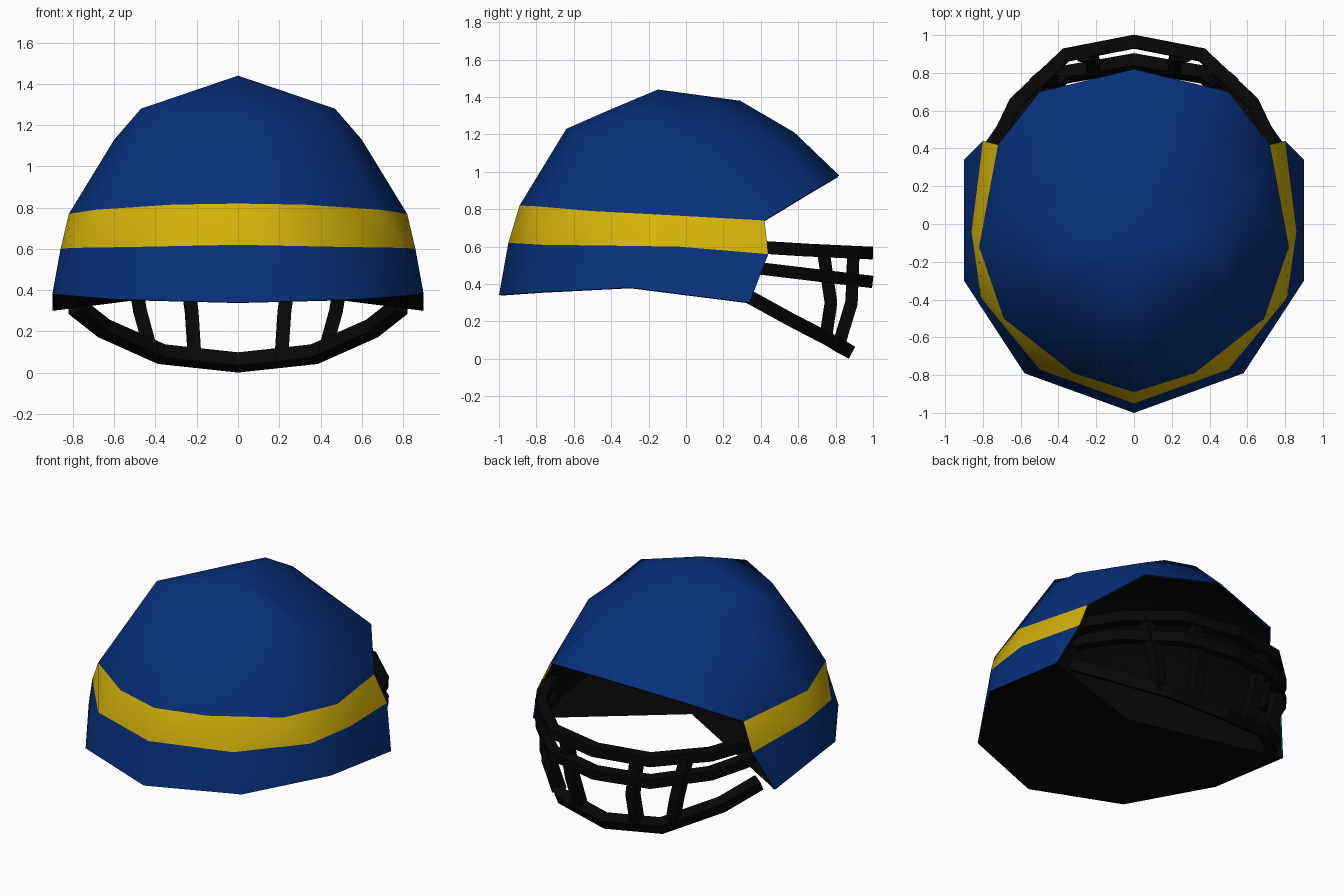
import bpy
import bmesh
from mathutils import Vector

cube = bpy.data.objects.get("Cube")
if cube:
    bpy.data.objects.remove(cube, do_unlink=True)


def make_material(name, rgb):
    mat = bpy.data.materials.new(name)
    mat.use_nodes = True
    color = (*rgb, 1.0)
    mat.diffuse_color = color
    bsdf = next(n for n in mat.node_tree.nodes if n.type == 'BSDF_PRINCIPLED')
    bsdf.inputs["Base Color"].default_value = color
    bsdf.inputs["Roughness"].default_value = 0.7
    return mat


BLUE = make_material("shell blue", (0.002, 0.03, 0.2))
YELLOW = make_material("stripe yellow", (0.67, 0.45, 0.003))
BLACK = make_material("cage black", (0.002, 0.002, 0.002))


def add_object(name, bm, materials):
    mesh = bpy.data.meshes.new(name)
    bm.to_mesh(mesh)
    bm.free()
    for mat in materials:
        mesh.materials.append(mat)
    obj = bpy.data.objects.new(name, mesh)
    bpy.context.collection.objects.link(obj)
    return obj


# Half of the shell: each row runs from the back centre round to the face opening
BOTTOM_EDGE = [(0, -1, .34), (.58, -.79, .355), (.9, -.3, .38), (.9, .02, .34), (.9, .34, .3)]
STRIPE_LOW = [(0, -.95, .62), (.5, -.77, .61), (.81, -.39, .605), (.86, -.04, .6), (.8, .44, .56)]
STRIPE_TOP = [(0, -.89, .82), (.32, -.79, .815), (.69, -.5, .79), (.82, -.12, .77),
              (.72, .42, .74), (.5, .7, .91), (0, .82, .98)]
DOME_LOW = [(0, -.64, 1.23), (.27, -.53, 1.19), (.5, -.38, 1.14), (.6, -.04, 1.13),
            (.605, .17, 1.115), (.34, .48, 1.15), (0, .58, 1.21)]
DOME_HIGH = [(0, -.4, 1.335), (.17, -.36, 1.3), (.36, -.28, 1.278), (.47, -.19, 1.28),
             (.31, -.03, 1.315), (.16, .13, 1.347), (0, .29, 1.38)]
APEX = (0, -.15, 1.44)
FLOOR_HUB = (0, -.06, .415)
ROWS = [BOTTOM_EDGE, STRIPE_LOW, STRIPE_TOP, DOME_LOW, DOME_HIGH]
STRIPE_ROW = 1


def build_half_shell():
    bm = bmesh.new()
    rows = [[bm.verts.new(p) for p in row] for row in ROWS]
    apex = bm.verts.new(APEX)
    for level, (low, high) in enumerate(zip(rows, rows[1:])):
        for i in range(min(len(low), len(high)) - 1):
            face = bm.faces.new((low[i], low[i + 1], high[i + 1], high[i]))
            face.material_index = 1 if level == STRIPE_ROW else 0
    for a, b in zip(rows[-1], rows[-1][1:]):
        bm.faces.new((a, b, apex))
    for face in bm.faces:
        face.smooth = True
    bm.normal_update()
    return bm


def add_mirror(obj):
    mod = obj.modifiers.new("Mirror", 'MIRROR')
    mod.use_axis[0] = True
    mod.merge_threshold = 0.002


# Outer shell with its stripe
add_mirror(add_object("helmet_shell", build_half_shell(), [BLUE, YELLOW]))

# Black lining just inside the shell, facing inward
bm = build_half_shell()
for vert in bm.verts:
    on_centre = abs(vert.co.x) < 0.001
    vert.co -= vert.normal * 0.012
    if on_centre:
        vert.co.x = 0
for face in bm.faces:
    face.material_index = 0
bmesh.ops.reverse_faces(bm, faces=bm.faces[:])
add_mirror(add_object("helmet_lining", bm, [BLACK]))

# Black floor fanning from the bottom edge to a central hub, open at the face
bm = bmesh.new()
hub = bm.verts.new(FLOOR_HUB)
edge = [bm.verts.new(p) for p in BOTTOM_EDGE]
for a, b in zip(edge, edge[1:]):
    bm.faces.new((b, a, hub))
add_mirror(add_object("helmet_floor", bm, [BLACK]))


def add_bar(name, points, width, up_hint):
    """Sweep a square section along a path with mitred corners."""
    pts = [Vector(p) for p in points]
    hint = Vector(up_hint)
    bm = bmesh.new()
    rings = []
    for i, p in enumerate(pts):
        before = (p - pts[i - 1]).normalized() if i else None
        after = (pts[i + 1] - p).normalized() if i < len(pts) - 1 else None
        tangent = ((before or after) + (after or before)).normalized()
        side = tangent.cross(hint).normalized()
        up = side.cross(tangent).normalized()
        side *= 0.5 * width / tangent.dot(after or before)
        up *= 0.5 * width
        corners = (side + up, up - side, -side - up, side - up)
        rings.append([bm.verts.new(p + c) for c in corners])
    for a, b in zip(rings, rings[1:]):
        for k in range(4):
            n = (k + 1) % 4
            bm.faces.new((a[k], a[n], b[n], b[k]))
    bm.faces.new(rings[0])
    bm.faces.new(rings[-1])
    bmesh.ops.recalc_face_normals(bm, faces=bm.faces[:])
    return add_object(name, bm, [BLACK])


def mirrored(half):
    """Complete a path that starts on the centre line."""
    return [(-x, y, z) for x, y, z in reversed(half[1:])] + half


# Crosswise bars of the face cage
upper = [(0, .965, .567), (.36, .895, .57), (.63, .64, .582), (.73, .43, .595), (.735, .34, .6)]
middle = [(x, y, .415 + (.965 - y) * .12) for x, y, z in upper]
lower = [(0, .855, .05), (.37, .79, .09), (.65, .55, .215), (.79, .35, .325)]
add_bar("cage_upper_bar", mirrored(upper), 0.068, (0, 0.04, 1))
add_bar("cage_middle_bar", mirrored(middle), 0.066, (0, 0.12, 1))
add_bar("cage_lower_bar", mirrored(lower), 0.072, (0, 0.47, 0.88))

# Upright bars, a pair on each side
inner = [(.265, .895, .57), (.225, .885, .3), (.21, .815, .07)]
outer = [(.52, .735, .57), (.475, .775, .3), (.42, .745, .1)]
for label, sign in (("left", 1), ("right", -1)):
    for name, path in (("inner", inner), ("outer", outer)):
        add_bar(f"cage_{name}_upright_{label}",
                [(sign * x, y, z) for x, y, z in path], 0.066, (0, 1, 0))
